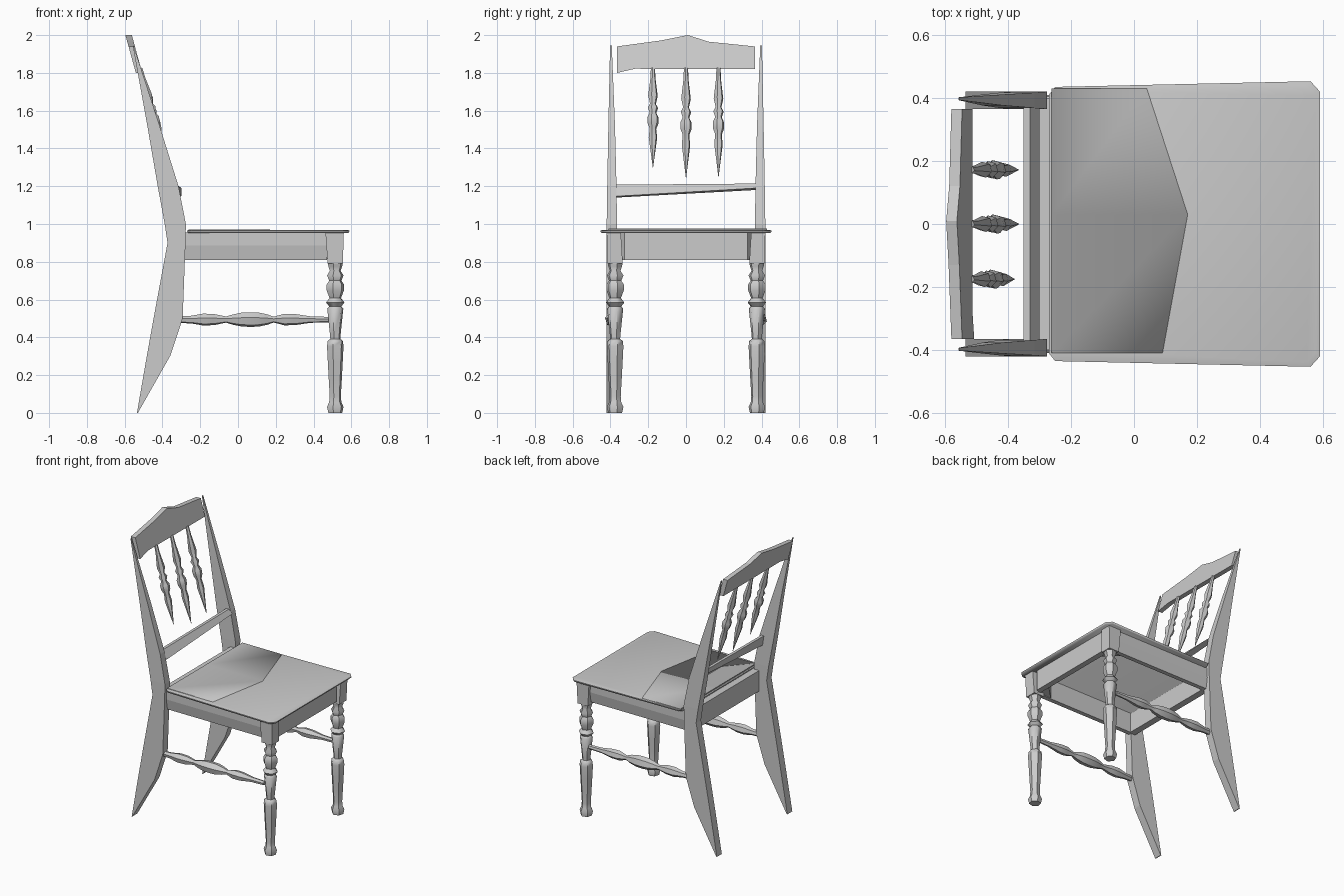
import bpy, bmesh, math
from mathutils import Vector

if "Cube" in bpy.data.objects:
    bpy.data.objects.remove(bpy.data.objects["Cube"], do_unlink=True)

GREY = (0.6, 0.6, 0.6, 1)
paint = bpy.data.materials.new("plain grey")
paint.use_nodes = True
paint.diffuse_color = GREY
paint.node_tree.nodes["Principled BSDF"].inputs["Base Color"].default_value = GREY


def loft(name, rings, smooth=None):
    """Skin a list of equal-length point rings and cap both ends."""
    bm = bmesh.new()
    loops = [[bm.verts.new(p) for p in ring] for ring in rings]
    n = len(rings[0])
    for a, b in zip(loops, loops[1:]):
        for i in range(n):
            j = (i + 1) % n
            bm.faces.new((a[i], a[j], b[j], b[i]))
    bm.faces.new(loops[0])
    bm.faces.new(loops[-1])
    bmesh.ops.recalc_face_normals(bm, faces=bm.faces)
    mesh = bpy.data.meshes.new(name)
    bm.to_mesh(mesh)
    bm.free()
    mesh.materials.append(paint)
    obj = bpy.data.objects.new(name, mesh)
    bpy.context.collection.objects.link(obj)
    if smooth:
        bpy.ops.object.select_all(action='DESELECT')
        obj.select_set(True)
        bpy.context.view_layer.objects.active = obj
        bpy.ops.object.shade_smooth_by_angle(angle=math.radians(smooth))
    return obj


def rect(x0, x1, y0, y1, z):
    return [(x0, y0, z), (x1, y0, z), (x1, y1, z), (x0, y1, z)]


def turned(name, start, end, profile, sides=6):
    """Faceted turned part from start to end; profile holds (fraction, radius)."""
    start, end = Vector(start), Vector(end)
    axis = end - start
    u = axis.cross(Vector((0, 1, 0))).normalized()
    v = axis.cross(u).normalized()
    rings = []
    for t, r in profile:
        angles = [2 * math.pi * (i + 0.25) / sides for i in range(sides)]
        rings.append([start + axis * t + (u * math.cos(a) + v * math.sin(a)) * r * 1.05
                      for a in angles])
    return loft(name, rings, 50)


def saddle(name, rear, front, z, up):
    """Thin dished plate: low rear ridge, flat middle, rolled front lip."""
    loft(name, [[(rear, y, z + up * .010), (rear + .001, y, z + up * .006),
                 (x, y, z + up * .006), (x + .001, y, z), (rear, y, z)]
                for x, y in front], 85)


# Seat: thin slab with clipped corners and a softened rim
half = [(-0.27, 0.41), (-0.25, 0.435), (0.56, 0.453), (0.59, 0.42)]
outline = half + [(x, -y) for x, y in reversed(half)]
levels = [(0.985, 0.952), (1.0, 0.961), (1.0, 0.965), (0.97, 0.969)]
loft("seat", [[(0.16 + (x - 0.16) * s, y * s, z) for x, y in outline]
              for s, z in levels], 60)

# Dished rear half with a bowed lip, and the hollowed underside
saddle("seat_saddle", -.262, [(.09, -.41), (.17, .03), (.04, .43)], .966, 1)
saddle("seat_underside", -.265, [(.495, -.35), (.495, .35)], .953, -1)

# Front apron with clipped ends, and rear apron
loft("front_apron", [[(.50, -.35, z), (.54, -.325, z), (.54, .325, z), (.50, .35, z)]
                     for z in (0.81, 0.955)])
loft("rear_apron", [rect(-0.315, -0.268, -0.368, 0.368, z) for z in (0.81, 0.955)])

LEG = [(0, .036), (.04, .043), (.07, .032), (.11, .029), (.22, .034), (.34, .039),
       (.44, .043), (.475, .040), (.49, .026), (.52, .028), (.69, .042), (.705, .032),
       (.73, .048), (.76, .030), (.81, .045), (.85, .045), (.875, .032), (.91, .043),
       (.94, .028), (.97, .036), (1, .040)]
STRETCHER = [(0, .017), (.10, .020), (.18, .031), (.25, .029), (.33, .016), (.37, .026),
             (.43, .036), (.48, .038), (.54, .037), (.60, .027), (.64, .015),
             (.71, .030), (.78, .029), (.88, .017), (1, .014)]
SPINDLE = [(0, .011), (.10, .013), (.28, .025), (.36, .015), (.40, .027), (.45, .017),
           (.50, .030), (.56, .028), (.61, .017), (.70, .022), (1, .001)]

# Back post stations: back x, front x, inner y, outer y, height
POST = [(-.535, -.530, .365, .42, 0), (-.482, -.357, .365, .42, .305),
        (-.447, -.293, .365, .42, .50), (-.373, -.278, .365, .42, .90),
        (-.388, -.276, .365, .42, 1.0), (-.425, -.315, .368, .417, 1.2),
        (-.480, -.415, .376, .411, 1.52), (-.557, -.553, .393, .402, 1.945)]

for side, s in (("left", 1), ("right", -1)):
    loft(side + "_back_post", [rect(b, f, s * i, s * o, z) for b, f, i, o, z in POST])
    # Front leg with its square top block
    turned(side + "_front_leg", (.515, s * .375, 0), (.515, s * .375, .80), LEG)
    loft(side + "_leg_block", [rect(.475, .555, s * .335, s * .415, .79),
                               rect(.463, .560, s * .345, s * .420, .955)])
    # Side apron, undercut along its lower half
    loft(side + "_side_apron", [rect(-.28, .47, s * .355, s * outer, z)
                                for outer, z in ((.386, .81), (.40, .885), (.40, .955))])
    turned(side + "_stretcher", (-.33, s * .39, .494), (.48, s * .39, .494), STRETCHER)
    # Triangular brace in the front corner
    loft(side + "_corner_brace", [[(.505, s * .36, z), (.395, s * .36, z), (.505, s * .25, z)]
                                  for z in (.815, .95)])

# Crest rail, leaning back with the posts
crest = [(-.365, 1.80), (-.27, 1.822), (.365, 1.82), (.365, 1.94), (.12, 1.965),
         (.01, 2.0), (-.13, 1.972), (-.365, 1.94)]


def lean(z):
    return -.507 - (z - 1.80) * .275


loft("crest_rail", [[(lean(z) + d, y, z) for y, z in crest] for d in (-.034, 0)])

# Lower back rail: a wedge with a raked front, deeper at one end
loft("lower_back_rail", [
    [(-.35, y, top), (-.33, y, top), (-.30, y, front), (-.34, y, low)]
    for y, low, front, top in ((-.368, 1.14, 1.147, 1.208), (.368, 1.18, 1.19, 1.214))])

# Tapered spindles hanging from the crest rail
for name, y, tip in (("right", -.175, 1.30), ("middle", 0, 1.245), ("left", .172, 1.25)):
    turned(name + "_back_spindle", (-.518, y, 1.825),
           (-.365 - (tip - 1.245) * .26, y, tip), SPINDLE)
